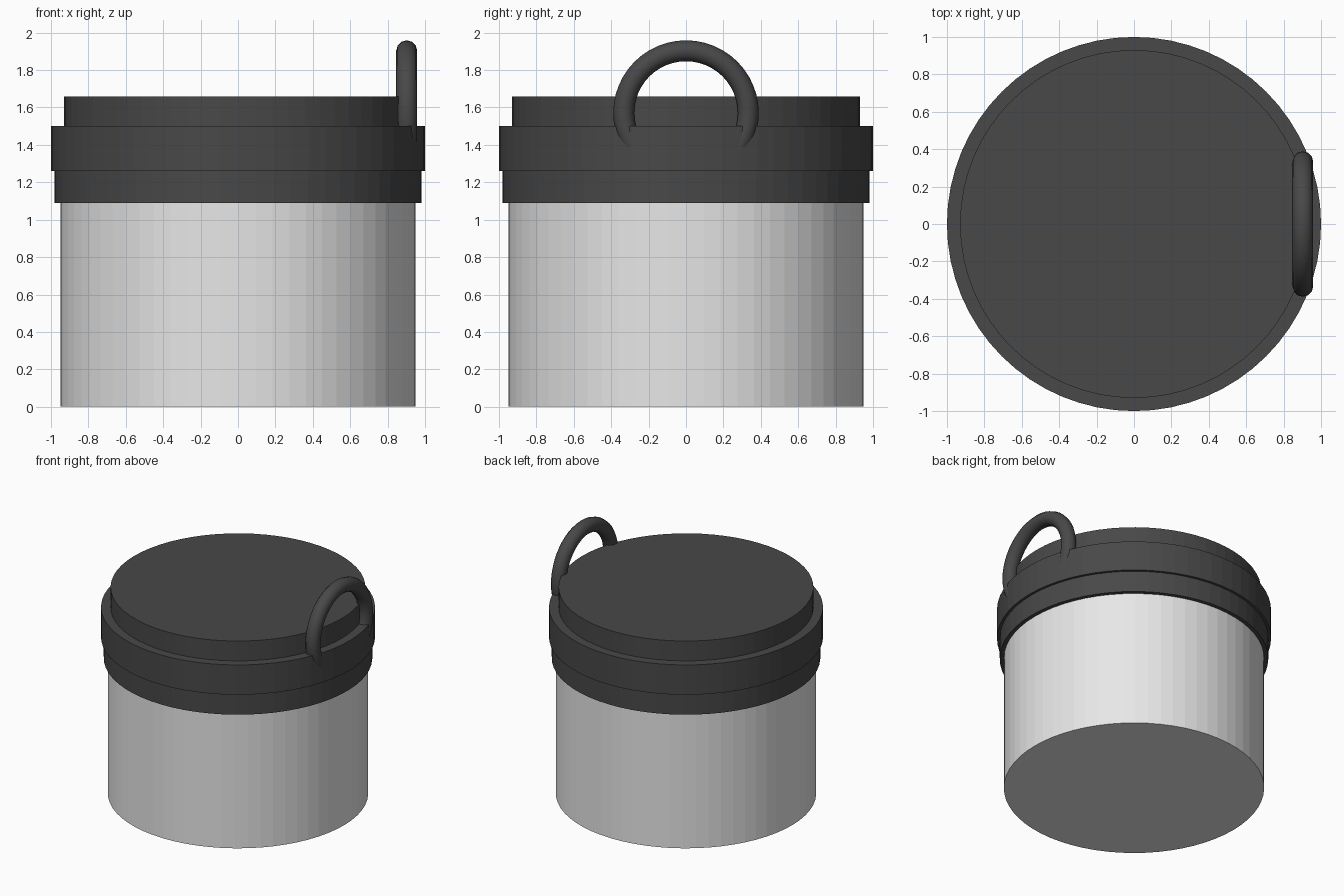
import bpy
import math

cube = bpy.data.objects.get("Cube")
if cube:
    bpy.data.objects.remove(cube, do_unlink=True)


def make_material(name, value):
    mat = bpy.data.materials.new(name)
    mat.use_nodes = True
    colour = (value, value, value, 1)
    mat.diffuse_color = colour
    mat.node_tree.nodes["Principled BSDF"].inputs["Base Color"].default_value = colour
    return mat


pale = make_material("pale grey", 0.8)
dark = make_material("charcoal", 0.065)


def finish(name, mat):
    obj = bpy.context.object
    obj.name = name
    obj.data.materials.append(mat)
    return obj


def drum(name, radius, bottom, top, mat):
    bpy.ops.mesh.primitive_cylinder_add(
        vertices=64, radius=radius, depth=top - bottom,
        location=(0, 0, (bottom + top) / 2))
    return finish(name, mat)


# Jar body and the three stepped tiers of the lid
drum("jar_body", 0.95, 0, 1.09, pale)
drum("lid_collar", 0.98, 1.09, 1.26, dark)
drum("lid_band", 1.0, 1.26, 1.5, dark)
drum("lid_cap", 0.93, 1.5, 1.66, dark)

# Carrying ring, its lower part sunk into the lid
bpy.ops.mesh.primitive_torus_add(
    major_radius=0.333, minor_radius=0.056, major_segments=48, minor_segments=12,
    location=(0.902, 0, 1.57), rotation=(0, math.pi / 2, 0))
finish("carry_ring", dark)
bpy.ops.object.shade_smooth_by_angle(angle=math.radians(40))
